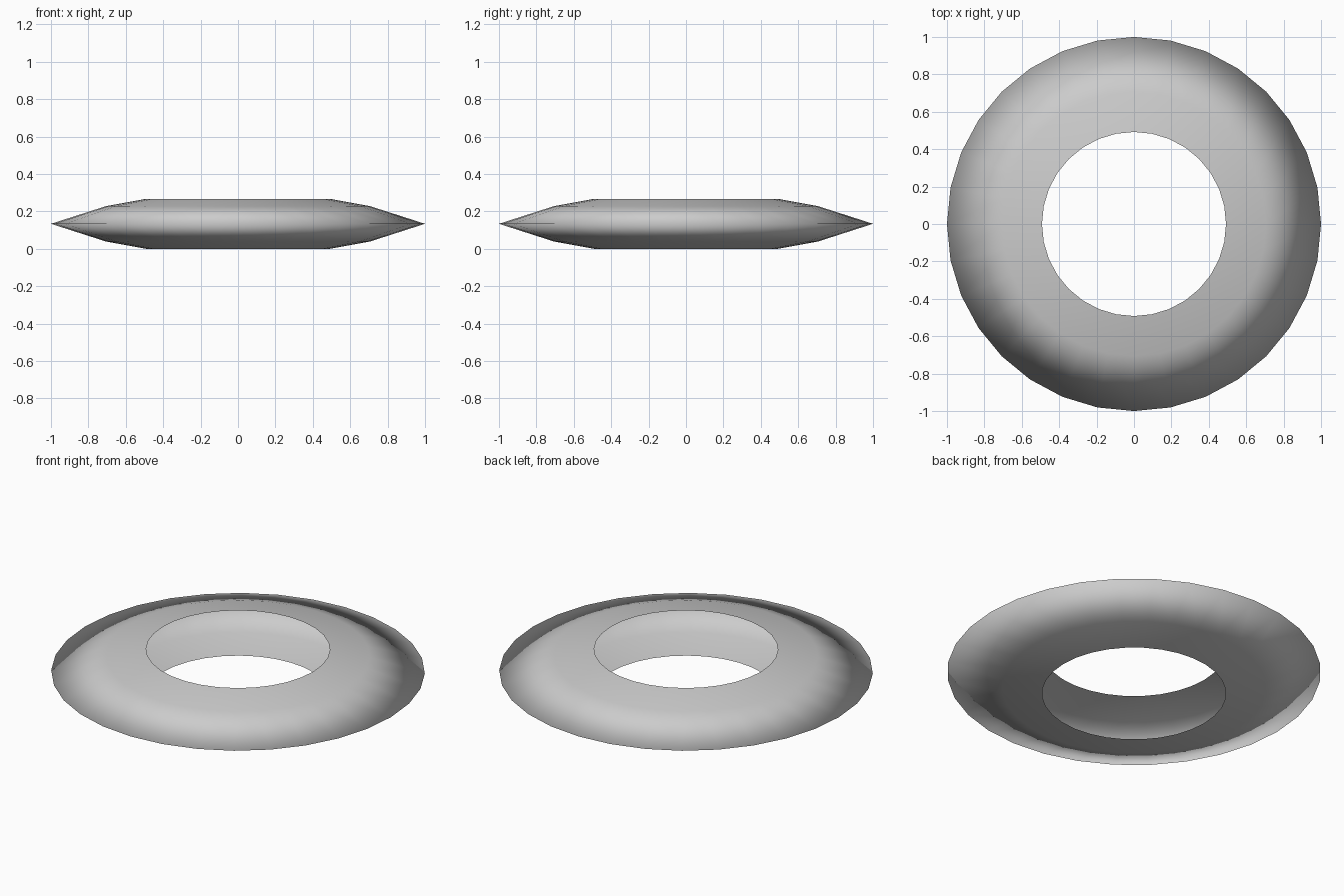
import bpy, bmesh
from math import cos, sin, pi

if "Cube" in bpy.data.objects:
    bpy.data.objects.remove(bpy.data.objects["Cube"])

SEGMENTS = 32
# Open shell cross-section (radius, height): top rim, shoulder, outer edge, shoulder, bottom rim
PROFILE = [(0.492, 0.267), (0.706, 0.228), (1.0, 0.1335), (0.706, 0.039), (0.492, 0.0)]

# Sweep the profile around z, leaving the inner side open
bm = bmesh.new()
rings = [[bm.verts.new((r * cos(2 * pi * i / SEGMENTS), r * sin(2 * pi * i / SEGMENTS), z))
          for i in range(SEGMENTS)] for r, z in PROFILE]
for upper, lower in zip(rings, rings[1:]):
    for i in range(SEGMENTS):
        j = (i + 1) % SEGMENTS
        face = bm.faces.new((upper[i], lower[i], lower[j], upper[j]))
        face.smooth = True

mesh = bpy.data.meshes.new("ring_shell")
bm.to_mesh(mesh)
bm.free()
bpy.context.collection.objects.link(bpy.data.objects.new("ring_shell", mesh))
